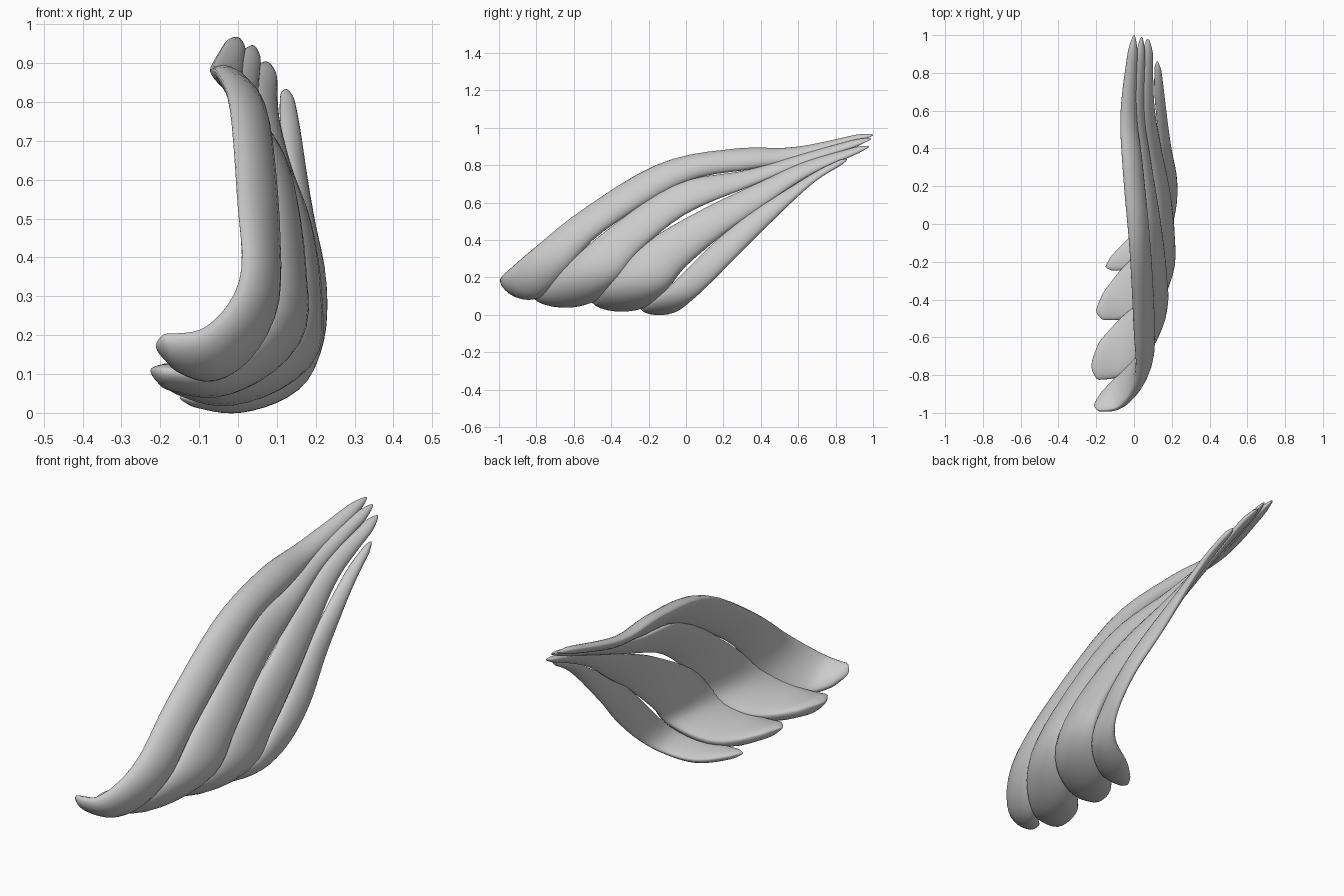
import bpy, bmesh, math
from mathutils import Vector

RIBS = 48      # cross-sections along each strand
SIDES = 20     # points around each cross-section

cube = bpy.data.objects.get("Cube")
if cube:
    bpy.data.objects.remove(cube, do_unlink=True)

grey = bpy.data.materials.new("plain grey")
grey.use_nodes = True
grey.diffuse_color = (0.6, 0.6, 0.6, 1)
grey.node_tree.nodes["Principled BSDF"].inputs["Base Color"].default_value = grey.diffuse_color


def spline(points, t):
    """Point on a smooth curve running through all the given points."""
    last = len(points) - 1
    pos = t * last
    i = min(int(pos), last - 1)
    f = pos - i
    p1, p2 = Vector(points[i]), Vector(points[i + 1])
    p0 = Vector(points[i - 1]) if i > 0 else p1 * 2 - p2
    p3 = Vector(points[i + 2]) if i + 2 <= last else p2 * 2 - p1
    m1, m2 = (p2 - p0) / 2, (p3 - p1) / 2
    return (p1 * (2 * f**3 - 3 * f**2 + 1) + m1 * (f**3 - 2 * f**2 + f)
            + p2 * (3 * f**2 - 2 * f**3) + m2 * (f**3 - f**2))


def make_strand(name, upper, lower, outer=0.18, inner=0.05, rim=0.009):
    """Loft a lens-shaped section between the upper and the lower edge curve."""
    bm = bmesh.new()
    rings = []
    for r in range(RIBS + 1):
        t = (1 - math.cos(math.pi * r / RIBS)) / 2
        top, bottom = spline(upper, t), spline(lower, t)
        middle, half = (top + bottom) / 2, (bottom - top) / 2
        # Direction along the strand, then the outward direction of the section
        before, after = max(t - 0.01, 0), min(t + 0.01, 1)
        along = (spline(upper, after) + spline(lower, after)
                 - spline(upper, before) - spline(lower, before))
        outward = along.cross(half).normalized()
        # Round off both ends
        size = min(1, math.sqrt(max(0, min(t, 1 - t)) / 0.03))
        width = half.length * 2
        ring = []
        for s in range(SIDES):
            angle = math.tau * s / SIDES
            rise = math.sin(angle)
            depth = width * (outer if rise > 0 else inner) + rim
            offset = half * math.cos(angle) + outward * rise * depth
            ring.append(bm.verts.new(middle + offset * size))
        rings.append(ring)
    for a, b in zip(rings, rings[1:]):
        for s in range(SIDES):
            n = (s + 1) % SIDES
            bm.faces.new((a[s], a[n], b[n], b[s]))
    bmesh.ops.remove_doubles(bm, verts=bm.verts, dist=0.0001)
    bmesh.ops.recalc_face_normals(bm, faces=bm.faces)
    mesh = bpy.data.meshes.new(name)
    bm.to_mesh(mesh)
    bm.free()
    mesh.materials.append(grey)
    for face in mesh.polygons:
        face.use_smooth = True
    strand = bpy.data.objects.new(name, mesh)
    bpy.context.collection.objects.link(strand)
    return strand


# Each strand runs from its thin back tip to its curled front end
make_strand(
    "top_strand", outer=0.24,
    upper=[(-.02, 1, .975), (-.07, .6, .89), (-.055, .25, .88), (-.02, -.15, .8),
           (0, -.55, .56), (.01, -.82, .35), (-.08, -.97, .22), (-.22, -.99, .2)],
    lower=[(.02, 1, .95), (.01, .6, .83), (.03, .35, .78), (.06, 0, .71),
           (.09, -.45, .44), (.06, -.64, .23), (-.06, -.77, .1), (-.2, -.92, .13)])

make_strand(
    "upper_middle_strand",
    upper=[(.02, .99, .955), (-.01, .6, .85), (.02, .32, .77), (.05, -.05, .7),
           (.08, -.4, .47), (.06, -.66, .25), (-.06, -.8, .12), (-.23, -.83, .11)],
    lower=[(.06, .99, .93), (.05, .6, .79), (.08, .35, .69), (.13, 0, .54),
           (.155, -.25, .34), (.13, -.36, .19), (-.04, -.47, .1), (-.22, -.66, .11)])

make_strand(
    "lower_middle_strand",
    upper=[(.05, .99, .91), (.04, .65, .82), (.06, .4, .71), (.115, .08, .56),
           (.13, -.24, .37), (.11, -.42, .18), (-.03, -.5, .09), (-.2, -.51, .09)],
    lower=[(.1, .97, .89), (.1, .65, .74), (.13, .42, .58), (.17, .2, .43),
           (.18, 0, .26), (.15, -.09, .15), (-.03, -.2, .07), (-.2, -.41, .09)])

make_strand(
    "bottom_strand",
    upper=[(.11, .87, .84), (.11, .68, .75), (.14, .4, .58), (.16, .2, .43),
           (.175, .03, .27), (.15, -.12, .12), (.01, -.23, .05), (-.15, -.25, .04)],
    lower=[(.14, .85, .82), (.16, .67, .7), (.18, .42, .46), (.21, .25, .29),
           (.195, .11, .15), (.13, .02, .07), (-.01, -.06, .03), (-.15, -.2, .04)])
